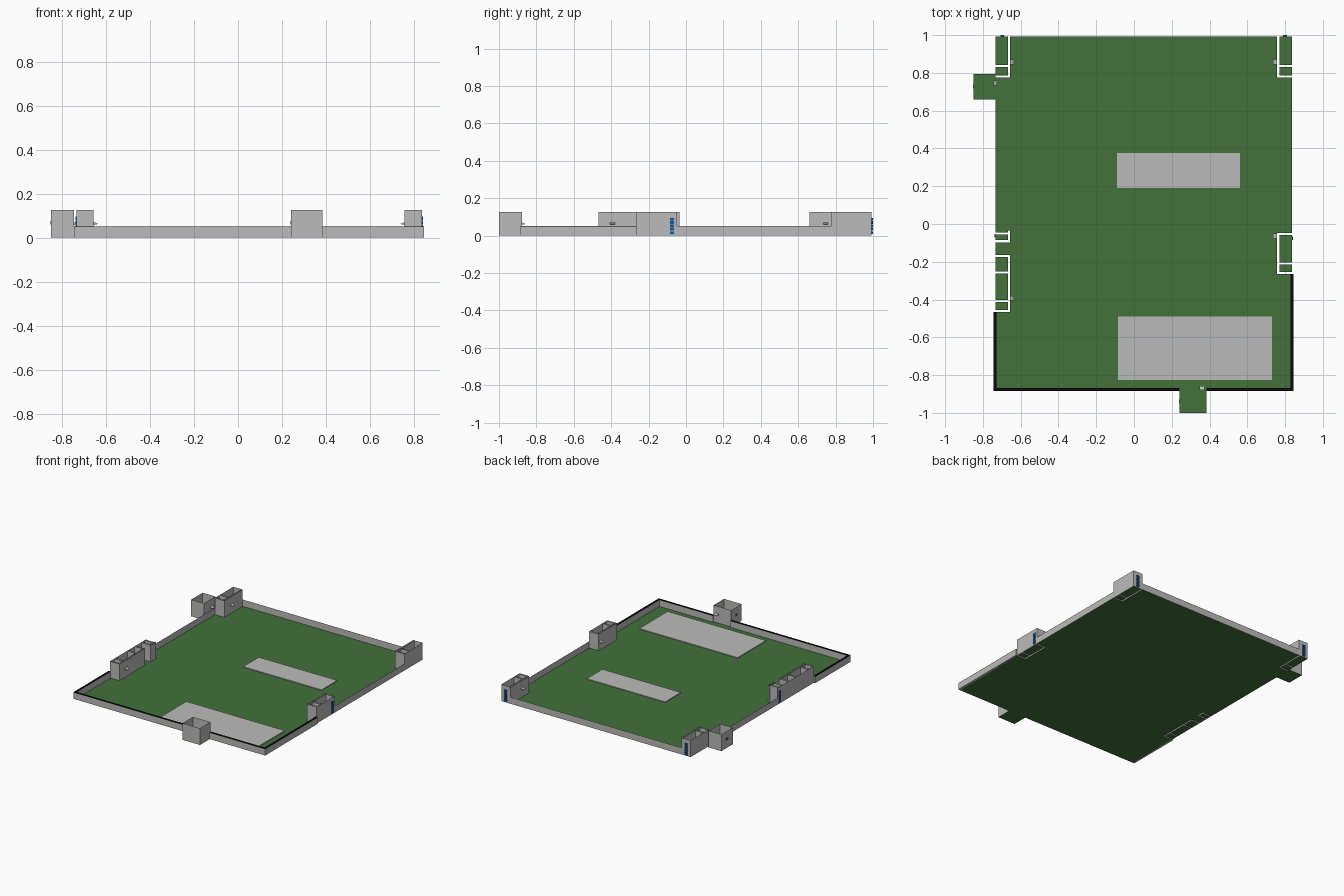
import bpy, bmesh

if "Cube" in bpy.data.objects:
    bpy.data.objects.remove(bpy.data.objects["Cube"])


def mat(name, rgb):
    m = bpy.data.materials.new(name)
    m.diffuse_color = (*rgb, 1)
    m.use_nodes = True
    m.node_tree.nodes["Principled BSDF"].inputs["Base Color"].default_value = m.diffuse_color
    return m


GREY = mat("concrete grey", (0.50, 0.50, 0.495))
GREEN = mat("grass green", (0.055, 0.165, 0.043))
BLACK = mat("wall top black", (0.003, 0.003, 0.003))
BLUE = mat("marker blue", (0.004, 0.10, 0.32))
DARK = mat("window dark grey", (0.05, 0.05, 0.05))


def finish(bm, name, material):
    me = bpy.data.meshes.new(name)
    bm.to_mesh(me)
    bm.free()
    me.materials.append(material)
    ob = bpy.data.objects.new(name, me)
    bpy.context.collection.objects.link(ob)
    return ob


def add_quad(bm, pts):
    bm.faces.new([bm.verts.new(p) for p in pts])


def add_sheet(bm, a, b, z0, z1):
    add_quad(bm, [(*a, z0), (*b, z0), (*b, z1), (*a, z1)])


def add_ring(bm, r, h):
    # four upright sides, open at top and bottom
    x0, x1, y0, y1 = r
    c = [(x0, y0), (x1, y0), (x1, y1), (x0, y1)]
    for i in range(4):
        add_sheet(bm, c[i], c[(i + 1) % 4], 0, h)


def box(name, r, z0, z1, material):
    x0, x1, y0, y1 = r
    bm = bmesh.new()
    add_ring(bm, r, 1)
    for z in (0, 1):
        pts = [(x0, y0, z), (x1, y0, z), (x1, y1, z), (x0, y1, z)]
        add_quad(bm, pts if z else pts[::-1])
    bmesh.ops.remove_doubles(bm, verts=bm.verts, dist=1e-5)
    for v in bm.verts:
        v.co.z = z1 if v.co.z > 0.5 else z0
    return finish(bm, name, material)


L, R, F, B = -0.734, 0.836, -0.885, 0.993    # compound edges
LOW, TALL, T = 0.05, 0.125, 0.011            # wall heights, hollow wall width
IL, IR = -0.656, 0.758                       # inner faces of the side towers

# towers: side, y range, cross walls (start y of each)
towers = [
    ("rear_left_tower", -1, 0.775, B, [0.775, 0.832]),
    ("rear_right_tower", 1, 0.775, B, [0.775, 0.832]),
    ("middle_right_tower", 1, -0.264, -0.048, [-0.264, -0.214, -0.059]),
    ("middle_left_tower", -1, -0.467, -0.165, [-0.467, -0.413, -0.262, -0.176]),
    ("small_left_tower", -1, -0.097, -0.035, [-0.097, -0.055]),
]
slits = []
for name, s, y0, y1, cross in towers:
    inner = IL if s < 0 else IR
    outer = L if s < 0 else R
    long_wall = (inner - T, inner, y0, y1) if s < 0 else (inner, inner + T, y0, y1)
    cells = [long_wall]
    for y in cross:
        cells.append((outer, inner - T, y, y + T) if s < 0 else (inner + T, outer, y, y + T))
    slits += cells
    bm = bmesh.new()
    # hollow walls
    for c in cells:
        add_ring(bm, c, TALL)
    # outer face, and rear face where the tower meets the back wall
    add_sheet(bm, (outer, y0), (outer, y1), 0, TALL)
    if y1 == B:
        add_sheet(bm, (outer, B), (inner, B), 0, TALL)
    finish(bm, name, GREY)

# gate wall joining the two left towers
bm = bmesh.new()
add_sheet(bm, (L, -0.165), (L, -0.097), 0, TALL)
finish(bm, "gate_outer_wall", GREY)

# outside annexes, open at the top
annexes = {"front_annex": (0.24, 0.385, -1.0, -0.878),
           "left_annex": (-0.85, -0.745, 0.66, 0.795)}
for name, r in annexes.items():
    bm = bmesh.new()
    add_ring(bm, r, TALL)
    finish(bm, name, GREY)

# ground, cut away under the hollow tower walls
floors = [(L, R, F, B)] + list(annexes.values()) + [(-0.745, L, 0.66, 0.795)]
xs = sorted({v for r in floors + slits for v in r[:2]})
ys = sorted({v for r in floors + slits for v in r[2:]})


def inside(x, y, rects):
    return any(a < x < b and c < y < d for a, b, c, d in rects)


bm = bmesh.new()
for x0, x1 in zip(xs, xs[1:]):
    for y0, y1 in zip(ys, ys[1:]):
        x, y = (x0 + x1) / 2, (y0 + y1) / 2
        if inside(x, y, floors) and not inside(x, y, slits):
            add_quad(bm, [(x0, y0, 0), (x1, y0, 0), (x1, y1, 0), (x0, y1, 0)])
bmesh.ops.remove_doubles(bm, verts=bm.verts, dist=1e-5)
finish(bm, "ground", GREEN)

# thin low walls at the rear half
bm = bmesh.new()
for a, b in [((L, -0.035), (L, 0.775)), ((R, -0.048), (R, 0.775)), ((IL, B), (IR, B))]:
    add_sheet(bm, a, b, 0, LOW)
finish(bm, "rear_low_walls", GREY)

# thick low walls at the front half, with black tops
thick = {"left_low_wall": (-0.745, -0.729, F, -0.467),
         "right_low_wall": (0.829, 0.845, F, -0.264),
         "front_low_wall_a": (-0.729, 0.24, F, F + 0.016),
         "front_low_wall_b": (0.385, 0.829, F, F + 0.016)}
for name, r in thick.items():
    box(name, r, 0, LOW - 0.002, GREY)
    box(name + "_top", r, LOW - 0.002, LOW, BLACK)

# paved pads
box("rear_pad", (-0.09, 0.56, 0.19, 0.375), 0.0005, 0.006, GREY)
box("front_pad", (-0.085, 0.73, -0.825, -0.49), 0.0005, 0.006, GREY)

# small sloping canopies: wall point and outward direction
canopies = [(IL, 0.857, 1, 0), (IR, 0.857, -1, 0), (IR, -0.064, -1, 0),
            (IL, -0.393, 1, 0), (-0.745, 0.747, 1, 0), (0.36, -0.878, 0, 1)]
for i, (x, y, dx, dy) in enumerate(canopies):
    bm = bmesh.new()
    pts = []
    for s in (-0.013, 0.013):
        for out, z in ((0, 0.058), (0, 0.071), (0.021, 0.062)):
            pts.append(bm.verts.new((x + dx * out + dy * s, y + dy * out + dx * s, z)))
    for f in ((0, 1, 2), (5, 4, 3), (0, 3, 4, 1), (1, 4, 5, 2), (2, 5, 3, 0)):
        bm.faces.new([pts[k] for k in f])
    bmesh.ops.recalc_face_normals(bm, faces=bm.faces)
    finish(bm, f"canopy_{i + 1}", GREY)

# little windows on the left faces of the annexes
for name, (x0, x1, y0, y1) in annexes.items():
    yc = (y0 + y1) / 2
    box(name + "_window", (x0 - 0.002, x0, yc - 0.011, yc + 0.011), 0.06, 0.075, DARK)

# blue marker columns on the outer tower faces
markers = [(R, -0.085, R + 0.005, -0.065), (L - 0.005, -0.072, L, -0.052),
           (-0.708, B, -0.688, 1.0), (0.79, B, 0.81, 1.0)]
for i, (x0, y0, x1, y1) in enumerate(markers):
    for k in range(5):
        z = 0.008 + k * 0.018
        box(f"marker_{i + 1}_{k + 1}", (x0, x1, y0, y1), z, z + 0.015, BLUE)
